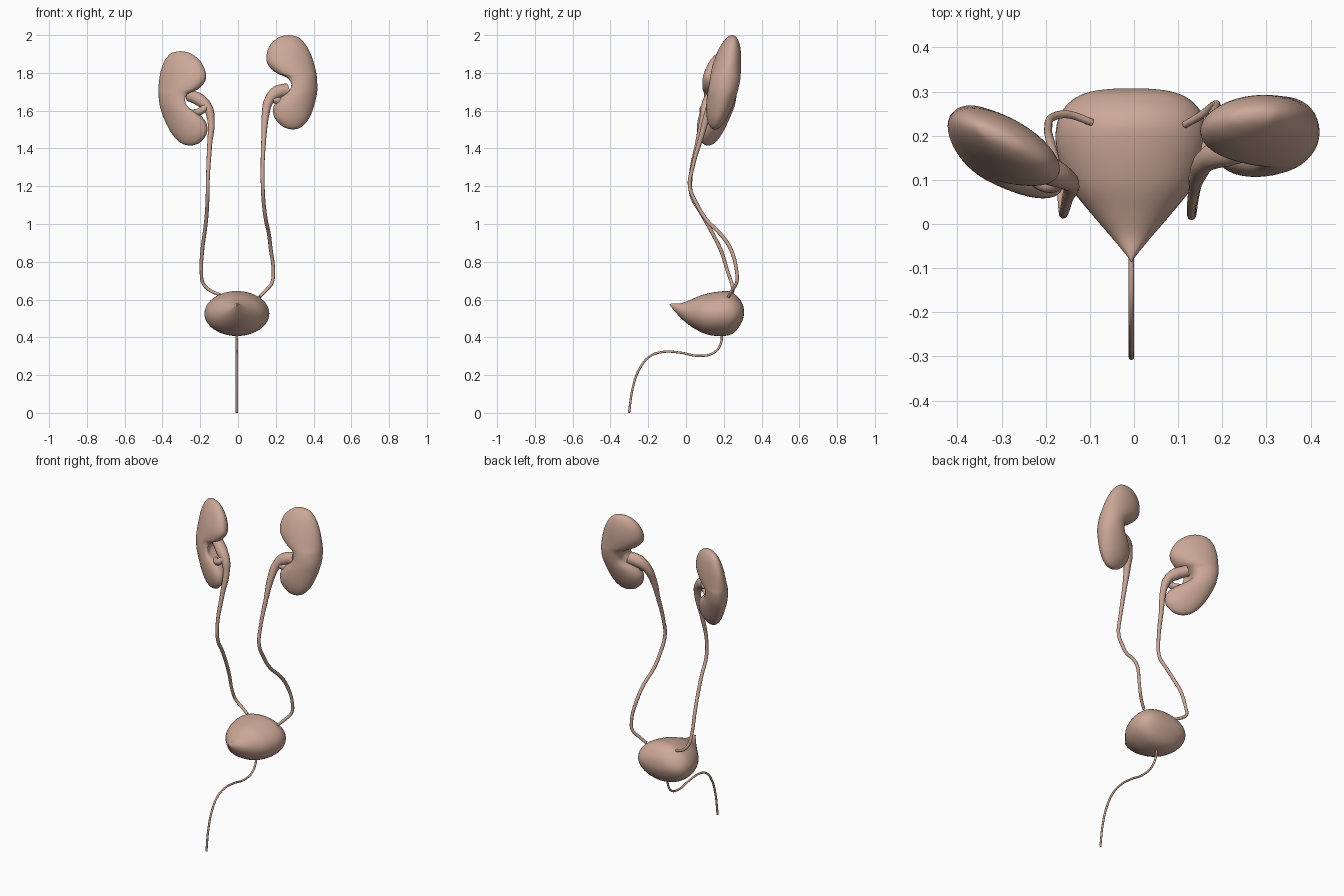
import bpy, bmesh, math
from mathutils import Vector

cube = bpy.data.objects.get("Cube")
if cube:
    bpy.data.objects.remove(cube, do_unlink=True)

tissue = bpy.data.materials.new("pinkish_tan_tissue")
tissue.use_nodes = True
colour = (0.60, 0.39, 0.31, 1.0)
tissue.diffuse_color = colour
tissue.node_tree.nodes["Principled BSDF"].inputs["Base Color"].default_value = colour


def smooth_rows(rows, steps):
    """Resample a short table of sections with a Catmull-Rom spline."""
    pts = [Vector(r) for r in rows]
    pts = [pts[0]] + pts + [pts[-1]]
    result = []
    for a, b, c, d in zip(pts, pts[1:], pts[2:], pts[3:]):
        for i in range(steps):
            t = i / steps
            result.append(0.5 * (2 * b + (c - a) * t + (2 * a - 5 * b + 4 * c - d) * t ** 2
                                 + (3 * b - a - 3 * c + d) * t ** 3))
    return result + [pts[-1]]


def loft(name, rows, ring_point, sides=40, steps=4):
    """Skin closed rings, one for each section row."""
    bm = bmesh.new()
    rings = [[bm.verts.new(ring_point(row, 2 * math.pi * i / sides)) for i in range(sides)]
             for row in smooth_rows(rows, steps)]
    for low, high in zip(rings, rings[1:]):
        for i in range(sides):
            j = (i + 1) % sides
            bm.faces.new((low[i], low[j], high[j], high[i]))
    bmesh.ops.remove_doubles(bm, verts=bm.verts, dist=0.0005)
    bmesh.ops.recalc_face_normals(bm, faces=bm.faces)
    mesh = bpy.data.meshes.new(name)
    bm.to_mesh(mesh)
    bm.free()
    mesh.materials.append(tissue)
    mesh.shade_smooth()
    bpy.context.collection.objects.link(bpy.data.objects.new(name, mesh))


def tube(name, path):
    """Round tube through (x, y, z, radius) points."""
    curve = bpy.data.curves.new(name, "CURVE")
    curve.dimensions = "3D"
    curve.bevel_depth = 0.01
    curve.bevel_resolution = 4
    curve.resolution_u = 8
    curve.use_fill_caps = True
    spline = curve.splines.new("BEZIER")
    spline.bezier_points.add(len(path) - 1)
    for point, (x, y, z, radius) in zip(spline.bezier_points, path):
        point.co = (x, y, z)
        point.radius = radius / curve.bevel_depth
        point.handle_left_type = point.handle_right_type = "AUTO"
    curve.materials.append(tissue)
    bpy.context.collection.objects.link(bpy.data.objects.new(name, curve))


# Kidneys: bean sections as height, inner edge, outer edge
KIDNEY = [(1.5, .29, .29), (1.505, .262, .318), (1.52, .232, .345), (1.56, .195, .377),
          (1.61, .185, .398), (1.66, .205, .412), (1.71, .24, .42), (1.77, .24, .418),
          (1.8, .195, .414), (1.85, .155, .402), (1.9, .152, .385), (1.95, .172, .358),
          (1.985, .21, .325), (1.996, .238, .297), (2, .267, .267)]


def kidney(name, side, drop, shear, centre_y, yaw, tilt, depth):
    def ring_point(row, angle):
        z, inner, outer = row
        up = z - 1.75
        x = (inner + outer) / 2 + (outer - inner) / 2 * math.cos(angle) + shear * up
        half = depth * math.sqrt(max(0, 1 - (up / 0.25) ** 2))
        if outer - inner < 0.001:
            half = 0
        y = centre_y + half * math.sin(angle) + yaw * (x - 0.29) + tilt * up
        # hollow of the hilum
        x += 0.05 * max(0, -math.cos(angle)) ** 4 * math.exp(-((up + 0.02) / 0.05) ** 2)
        return side * x, y, z - drop
    loft(name, KIDNEY, ring_point)


kidney("left_kidney", 1, 0, 0, .2, .1, .19, .08)
kidney("right_kidney", -1, .085, .15, .162, .42, .12, .078)

# Bladder: sections as depth, half width, underside, top
BLADDER = [(-.088, 0, .575, .575), (-.07, .012, .55, .58), (-.03, .045, .505, .58),
           (.02, .088, .462, .597), (.08, .136, .427, .622), (.13, .159, .411, .635),
           (.18, .171, .407, .643), (.225, .169, .411, .644), (.26, .154, .429, .627),
           (.286, .126, .463, .6), (.3, .09, .493, .575), (.306, .045, .515, .55),
           (.307, 0, .532, .532)]


def bladder_point(row, angle):
    y, half, low, high = row
    return (half * math.cos(angle) - .006, y,
            (low + high) / 2 + (high - low) / 2 * math.sin(angle))


loft("bladder", BLADDER, bladder_point)

# Ureters, each widening into the renal pelvis at its kidney
tube("left_ureter", [
    (.265, .18, 1.71, .036), (.205, .165, 1.695, .036), (.165, .145, 1.655, .026),
    (.146, .115, 1.58, .02), (.137, .08, 1.46, .013), (.13, .035, 1.3, .01),
    (.131, .02, 1.2, .01), (.137, .06, 1.1, .01), (.148, .11, 1.02, .01),
    (.163, .18, .95, .01), (.173, .235, .87, .01), (.187, .268, .75, .009),
    (.18, .268, .69, .009), (.15, .245, .65, .009), (.115, .225, .615, .008)])
tube("right_ureter", [
    (-.255, .165, 1.68, .032), (-.2, .125, 1.655, .034), (-.16, .105, 1.615, .026),
    (-.143, .09, 1.55, .019), (-.15, .06, 1.42, .013), (-.159, .025, 1.25, .01),
    (-.161, .03, 1.15, .01), (-.166, .085, 1.05, .01), (-.176, .135, .96, .01),
    (-.189, .185, .86, .01), (-.194, .22, .75, .009), (-.184, .242, .685, .009),
    (-.15, .248, .65, .009), (-.095, .23, .625, .008)])

# Lower branches of the renal pelvis
tube("left_pelvis_branch", [
    (.175, .148, 1.665, .018), (.205, .15, 1.655, .02), (.25, .165, 1.65, .02)])
tube("right_pelvis_branch", [
    (-.165, .1, 1.625, .018), (-.195, .09, 1.6, .02), (-.24, .12, 1.585, .02)])

# Urethra
tube("urethra", [(-.006, y, z, .006) for y, z in (
    (.19, .43), (.185, .37), (.15, .32), (.07, .302), (-.03, .319), (-.12, .323),
    (-.19, .3), (-.245, .235), (-.28, .14), (-.302, 0))])
